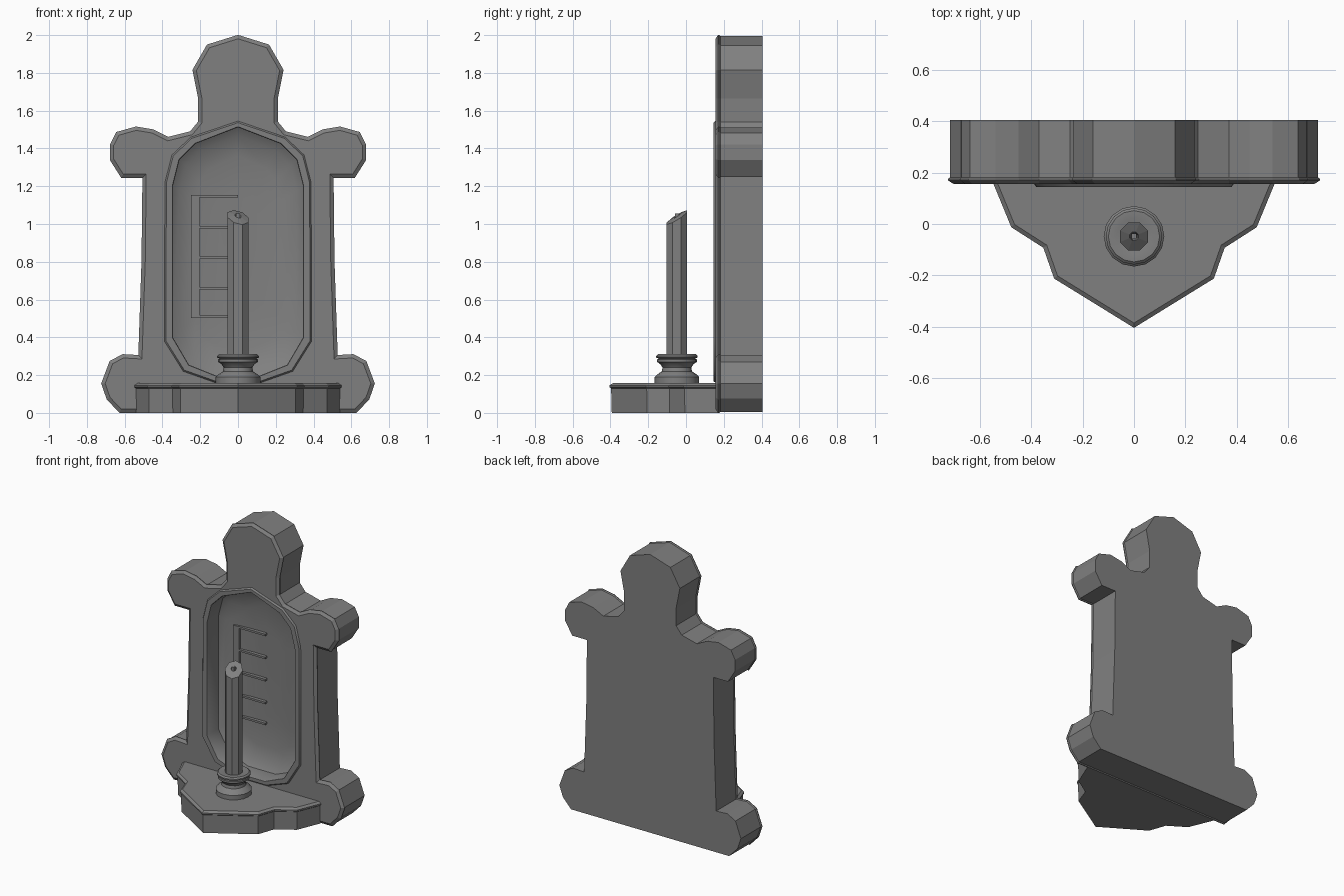
import bpy, bmesh, math
from mathutils import Vector

if "Cube" in bpy.data.objects:
    bpy.data.objects.remove(bpy.data.objects["Cube"])

iron = bpy.data.materials.new("dark_grey")
iron.diffuse_color = (.216, .216, .216, 1)
iron.use_nodes = True
iron.node_tree.nodes["Principled BSDF"].inputs["Base Color"].default_value = iron.diffuse_color


def finish(name, bm, smooth=None):
    bmesh.ops.remove_doubles(bm, verts=bm.verts, dist=0.0002)
    bmesh.ops.recalc_face_normals(bm, faces=bm.faces)
    me = bpy.data.meshes.new(name)
    bm.to_mesh(me)
    bm.free()
    me.materials.append(iron)
    ob = bpy.data.objects.new(name, me)
    bpy.context.collection.objects.link(ob)
    if smooth:
        bpy.ops.object.select_all(action='DESELECT')
        ob.select_set(True)
        bpy.context.view_layer.objects.active = ob
        bpy.ops.object.shade_smooth_by_angle(angle=math.radians(smooth))
    return ob


def mirrored(half):
    return half + [(-x, v) for x, v in reversed(half) if x > 0.001]


def inset(pts, d):
    # mitred inset of a clockwise outline (positive d goes inwards)
    out = []
    for i, p in enumerate(pts):
        p, a, b = Vector(p), Vector(pts[i - 1]), Vector(pts[(i + 1) % len(pts)])
        u, w = (p - a).normalized(), (b - p).normalized()
        n1, n2 = Vector((u.y, -u.x)), Vector((w.y, -w.x))
        q = p + (n1 + n2) * d / max(0.4, 1 + n1.dot(n2))
        out.append((q.x, q.y))
    return out


def bridge(bm, loops):
    for l1, l2 in zip(loops, loops[1:]):
        n = len(l1)
        for i in range(n):
            j = (i + 1) % n
            bm.faces.new((l1[i], l1[j], l2[j], l2[i]))


# outlines
plate = mirrored([(0, 1.995), (.16, 1.945), (.235, 1.815), (.205, 1.665), (.205, 1.54),
                  (.25, 1.485), (.37, 1.455), (.45, 1.495), (.54, 1.51), (.64, 1.482),
                  (.672, 1.42), (.672, 1.34), (.615, 1.25), (.5, 1.25), (.505, .8),
                  (.522, .3), (.61, .305), (.675, .27), (.718, .155), (.69, .075), (.625, .006)])
rim_out = mirrored([(0, 1.545), (.25, 1.46), (.35, 1.365), (.387, 1.22),
                    (.39, .38), (.29, .22), (.12, .16)])
rim_in = mirrored([(0, 1.512), (.225, 1.425), (.31, 1.34), (.345, 1.2),
                   (.345, .4), (.26, .255), (.11, .195)])


def xz_loop(bm, pts, y):
    return [bm.verts.new((x, y, max(z, 0))) for x, z in pts]


# back plate with lipped front edge and a hole for the niche
bm = bmesh.new()
loops = [xz_loop(bm, inset(plate, d), y) for d, y in
         [(0, .405), (0, .182), (-.006, .176), (-.006, .17), (.014, .156)]]
bm.faces.new(loops[0])
bridge(bm, loops)
hole = xz_loop(bm, rim_out, .156)
edges = []
for lp in (loops[-1], hole):
    for i in range(len(lp)):
        e = bm.edges.get((lp[i - 1], lp[i])) or bm.edges.new((lp[i - 1], lp[i]))
        edges.append(e)
bmesh.ops.triangle_fill(bm, edges=edges, use_beauty=True)
finish("back_plate", bm)

# niche: raised rim, side wall and dished back
bm = bmesh.new()


def shrink(s):
    return [(x * s, .85 + (z - .85) * (1 - (1 - s) * .65)) for x, z in rim_in]


loops = [xz_loop(bm, p, y) for p, y in
         [(rim_out, .156), (inset(rim_out, .008), .145), (inset(rim_in, -.003), .145),
          (rim_in, .15), (rim_in, .27), (shrink(.9), .3),
          (shrink(.65), .32), (shrink(.3), .33)]]
bridge(bm, loops)
bm.faces.new(loops[-1])
finish("niche", bm, 40)

# shelf with lipped top edge
shelf = mirrored([(.545, .18), (.545, .16), (.475, -.01), (.35, -.09), (.308, -.21), (0, -.4)])
bm = bmesh.new()
loops = [[bm.verts.new((x, y, z)) for x, y in inset(shelf, d)] for d, z in
         [(.006, 0), (.003, .13), (-.004, .136), (-.004, .146), (.012, .158)]]
bridge(bm, loops)
bm.faces.new(loops[0])
bm.faces.new(loops[-1])
finish("shelf", bm)

CY = -.048


def ring(bm, r, z, n, off=0.0):
    return [bm.verts.new((r * math.cos(2 * math.pi * (i + off) / n),
                          CY + r * math.sin(2 * math.pi * (i + off) / n), z))
            for i in range(n)]


# candle holder
bm = bmesh.new()
loops = [ring(bm, r, z, 16) for r, z in
         [(.118, .155), (.118, .19), (.105, .203), (.08, .22), (.076, .24), (.088, .258),
          (.105, .27), (.105, .283), (.096, .287), (.11, .293), (.11, .302), (.1, .311),
          (.07, .311), (.05, .305)]]
bridge(bm, loops)
bm.faces.new(loops[0])
bm.faces.new(loops[-1])
finish("candle_holder", bm, 35)

# candle with slanted top
bm = bmesh.new()
loops = [ring(bm, r, z, 8, .5) for r, z in
         [(.059, .3), (.059, 1.035), (.018, 1.043), (.012, 1.03)]]
for lp in loops[1:]:
    for v in lp:
        v.co.z += .6 * (v.co.y - CY) - .25 * v.co.x
bridge(bm, loops)
bm.faces.new(loops[0])
bm.faces.new(loops[-1])
finish("candle", bm)


def box(bm, x0, x1, y0, y1, z0, z1):
    r = bmesh.ops.create_cube(bm, size=1)
    for v in r["verts"]:
        v.co = (x0 if v.co.x < 0 else x1, y0 if v.co.y < 0 else y1, z0 if v.co.z < 0 else z1)


# wick
bm = bmesh.new()
box(bm, -.01, .01, CY - .01, CY + .01, 1.0, 1.055)
finish("wick", bm)

# hour scale on the niche back: upright bar with ticks
bm = bmesh.new()
box(bm, -.25, -.205, .303, .335, .503, 1.153)
for z in (.51, .66, .823, .982, 1.146):
    box(bm, -.205, 0, .306, .335, z - .007, z + .007)
finish("hour_scale", bm)
